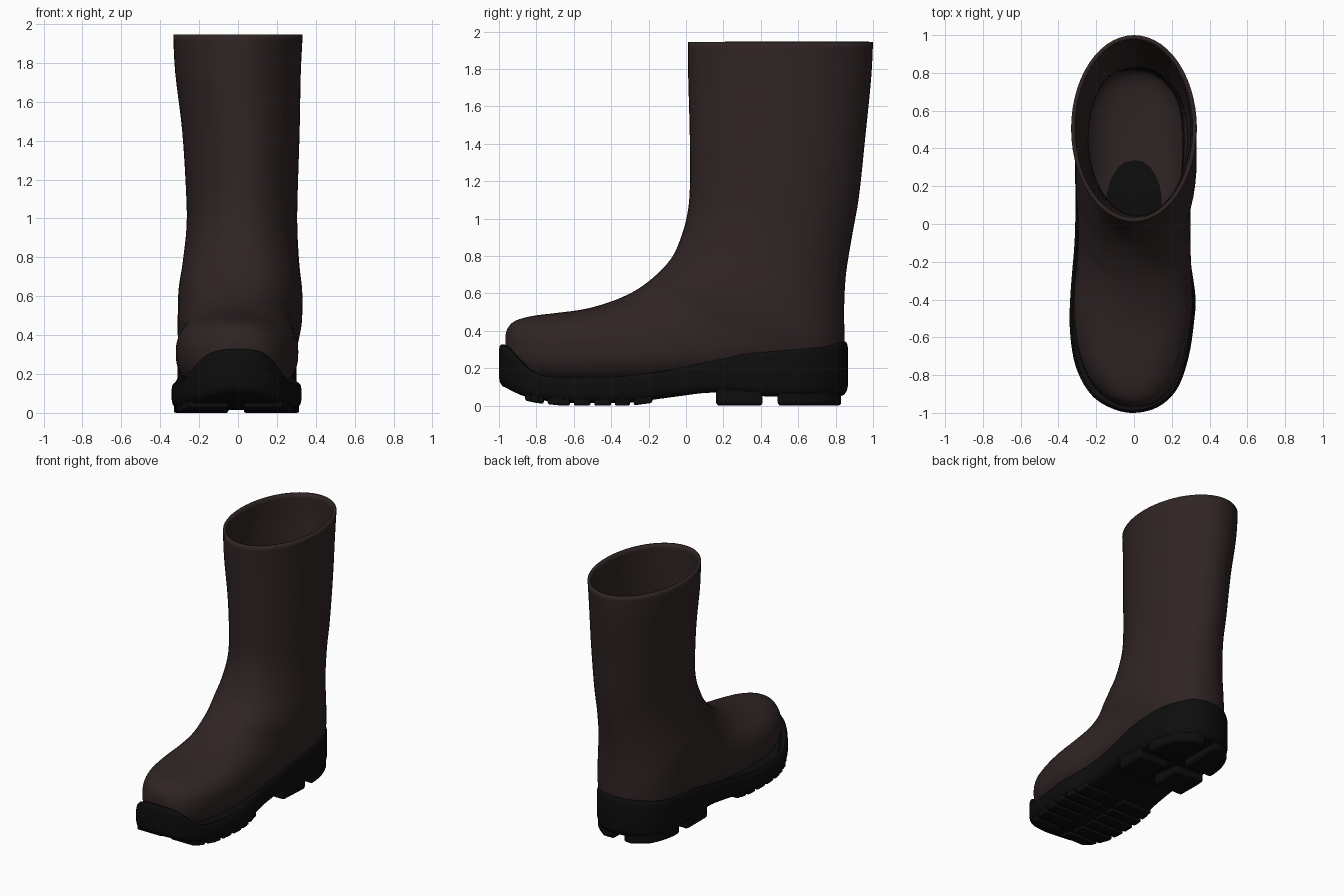
import bpy, bmesh, math
from mathutils import Vector

cube = bpy.data.objects.get("Cube")
if cube:
    bpy.data.objects.remove(cube, do_unlink=True)


def material(name, rgb, rough):
    m = bpy.data.materials.new(name)
    m.use_nodes = True
    m.diffuse_color = (*rgb, 1)
    b = m.node_tree.nodes["Principled BSDF"]
    b.inputs["Base Color"].default_value = (*rgb, 1)
    b.inputs["Roughness"].default_value = rough
    return m


BROWN = material("dark brown rubber", (0.03, 0.018, 0.018), 0.6)
BLACK = material("black rubber", (0.004, 0.004, 0.004), 0.6)


def spline(points, steps, closed=False):
    """Catmull-Rom curve through points of any dimension."""
    n, out = len(points), []
    pick = (lambda i: points[i % n]) if closed else (lambda i: points[max(0, min(n - 1, i))])
    for i in range(n if closed else n - 1):
        for s in range(steps):
            t = s / steps
            out.append([0.5 * (2 * b + (c - a) * t + (2 * a - 5 * b + 4 * c - d) * t * t
                               + (3 * b - a - 3 * c + d) * t ** 3)
                        for a, b, c, d in zip(*(pick(i + k) for k in (-1, 0, 1, 2)))])
    if not closed:
        out.append(list(points[-1]))
    return out


def loft(bm, rings):
    """Bridge closed rings of equal point count."""
    loops = [[bm.verts.new(p) for p in r] for r in rings]
    for a, b in zip(loops, loops[1:]):
        for i in range(len(a)):
            j = (i + 1) % len(a)
            bm.faces.new((a[i], a[j], b[j], b[i]))
    return loops


def finish(name, bm, mat):
    bmesh.ops.remove_doubles(bm, verts=bm.verts, dist=0.0005)
    bmesh.ops.recalc_face_normals(bm, faces=bm.faces)
    me = bpy.data.meshes.new(name)
    bm.to_mesh(me)
    bm.free()
    me.materials.append(mat)
    ob = bpy.data.objects.new(name, me)
    bpy.context.collection.objects.link(ob)
    bpy.ops.object.select_all(action='DESELECT')
    bpy.context.view_layer.objects.active = ob
    ob.select_set(True)
    bpy.ops.object.shade_smooth_by_angle(angle=math.radians(42))
    return ob


# Upper: rings swing from level at the shaft to upright at the toe
# front y, front z, back y, back z, centre x, half width, roundness
SECTIONS = [
    (.01, 1.945, 1.0, 1.945, 0, .333, 2), (.012, 1.75, .99, 1.75, 0, .323, 2),
    (.02, 1.45, .96, 1.45, .015, .302, 2), (.02, 1.15, .925, 1.12, .02, .287, 2),
    (0, .99, .89, .92, .02, .285, 2), (-.05, .84, .855, .7, .015, .3, 2.1),
    (-.1, .76, .845, .5, .012, .318, 2.2), (-.17, .69, .845, .3, .01, .32, 2.3),
    (-.24, .635, .79, .17, 0, .31, 2.4), (-.32, .59, .5, .13, 0, .3, 2.4),
    (-.42, .55, .1, .12, 0, .3, 2.5), (-.55, .515, -.3, .1, -.005, .315, 2.5),
    (-.7, .495, -.6, .1, -.01, .288, 2.5), (-.82, .48, -.8, .12, -.005, .235, 2.4),
    (-.91, .455, -.9, .14, 0, .165, 2.3), (-.95, .42, -.95, .18, 0, .095, 2.2),
    (-.965, .38, -.965, .25, 0, .04, 2)]


def section_ring(s, count=56):
    yf, zf, yb, zb, cx, w, n = s
    ring = []
    for k in range(count):
        a = math.tau * k / count
        c, q = [math.copysign(abs(f(a)) ** (2 / n), f(a)) for f in (math.cos, math.sin)]
        ring.append((cx + w * q, (yf + yb + c * (yf - yb)) / 2, (zf + zb + c * (zf - zb)) / 2))
    return ring


bm = bmesh.new()
loops = loft(bm, [section_ring(s) for s in spline(SECTIONS, 4)])
bm.faces.new(loops[-1])
upper = finish("boot_upper", bm, BROWN)
wall = upper.modifiers.new("wall", 'SOLIDIFY')
wall.thickness = 0.022
wall.offset = -1

# Sole outline and its height profiles along the length
OUTLINE = spline([
    (0, -1), (.13, -.967), (.23, -.87), (.29, -.7), (.32, -.5), (.325, -.38), (.3, -.2),
    (.285, -.05), (.29, .2), (.3, .45), (.27, .67), (.16, .82), (0, .865), (-.16, .82),
    (-.28, .67), (-.31, .4), (-.31, .1), (-.315, -.1), (-.335, -.35), (-.34, -.55),
    (-.31, -.75), (-.23, -.9), (-.12, -.975)], 5, closed=True)
TOP = [(-1, .335), (-.95, .3), (-.88, .22), (-.8, .165), (-.68, .15), (-.35, .155),
       (-.15, .18), (.1, .23), (.3, .28), (.5, .298), (.7, .315), (.87, .345)]
BOTTOM = [(-1, .1), (-.93, .06), (-.8, .03), (-.65, .015), (-.3, .015), (-.15, .035),
          (.1, .07), (.2, .07), (.4, .05), (.87, .05)]


def profile(table, y):
    def linear(v):
        v = max(table[0][0], min(table[-1][0], v))
        for (a, za), (b, zb) in zip(table, table[1:]):
            if v <= b:
                return za + (zb - za) * (v - a) / (b - a)
        return table[-1][1]
    return sum(linear(y + d) for d in (-.03, -.015, 0, .015, .03)) / 5


def sole_ring(inset, squeeze, table, lift):
    ring, n = [], len(OUTLINE)
    for i, (x, y) in enumerate(OUTLINE):
        a, b = OUTLINE[i - 1], OUTLINE[(i + 1) % n]
        out = Vector((b[1] - a[1], a[0] - b[0])).normalized()
        ring.append(((x - out.x * inset) * squeeze, y - out.y * inset, profile(table, y) + lift))
    return ring


# Sole body: underside spine, rounded wall, lip, hidden inner floor
bm = bmesh.new()
loft(bm, [sole_ring(*r) for r in [
    (.05, 0, BOTTOM, 0), (.05, .5, BOTTOM, 0), (.045, 1, BOTTOM, 0), (.02, 1, BOTTOM, .008),
    (.005, 1, BOTTOM, .03), (0, 1, BOTTOM, .055), (0, 1, TOP, -.03), (.004, 1, TOP, -.01),
    (.014, 1, TOP, 0), (.04, 1, TOP, -.004), (.06, 1, BOTTOM, .09), (.06, 0, BOTTOM, .09)]])
finish("sole", bm, BLACK)


def edge_x(y, side):
    return min((p for p in OUTLINE if p[0] * side > 0), key=lambda p: abs(p[1] - y))[0]


# Tread lugs: pairs following the sole edge, split by a centre groove
def lug(name, y0, y1, side, drop, inner):
    steps = 8
    ys = [y0 + (y1 - y0) * k / steps for k in range(steps + 1)]
    plan = [(edge_x(y, side) - side * .012, y) for y in ys]
    plan += [(inner, y) for y in reversed(ys)]
    bm = bmesh.new()
    low, high = loft(bm, [[(x, y, max(0, profile(BOTTOM, y) - drop)) for x, y in plan],
                          [(x, y, profile(BOTTOM, y) + .04) for x, y in plan]])
    for i in range(steps):
        for r in (low, high):
            bm.faces.new((r[i], r[i + 1], r[-2 - i], r[-1 - i]))
    ob = finish(name, bm, BLACK)
    bevel = ob.modifiers.new("soft edge", 'BEVEL')
    bevel.width = min(drop * .7, .02)
    bevel.segments = 3
    bevel.limit_method = 'ANGLE'
    bevel.angle_limit = math.radians(50)


FRONT_LUGS = [(-.86, -.76), (-.74, -.62), (-.6, -.51), (-.49, -.4), (-.38, -.3), (-.28, -.18)]
HEEL_LUGS = [(.16, .41), (.49, .83)]
for side, word in ((1, "left"), (-1, "right")):
    for i, (a, b) in enumerate(FRONT_LUGS):
        lug(f"front_lug_{word}_{i + 1}", a, b, side, .016, side * .04 - .01)
    for i, (a, b) in enumerate(HEEL_LUGS):
        lug(f"heel_lug_{word}_{i + 1}", a, b, side, .075, side * .04 - .01)
